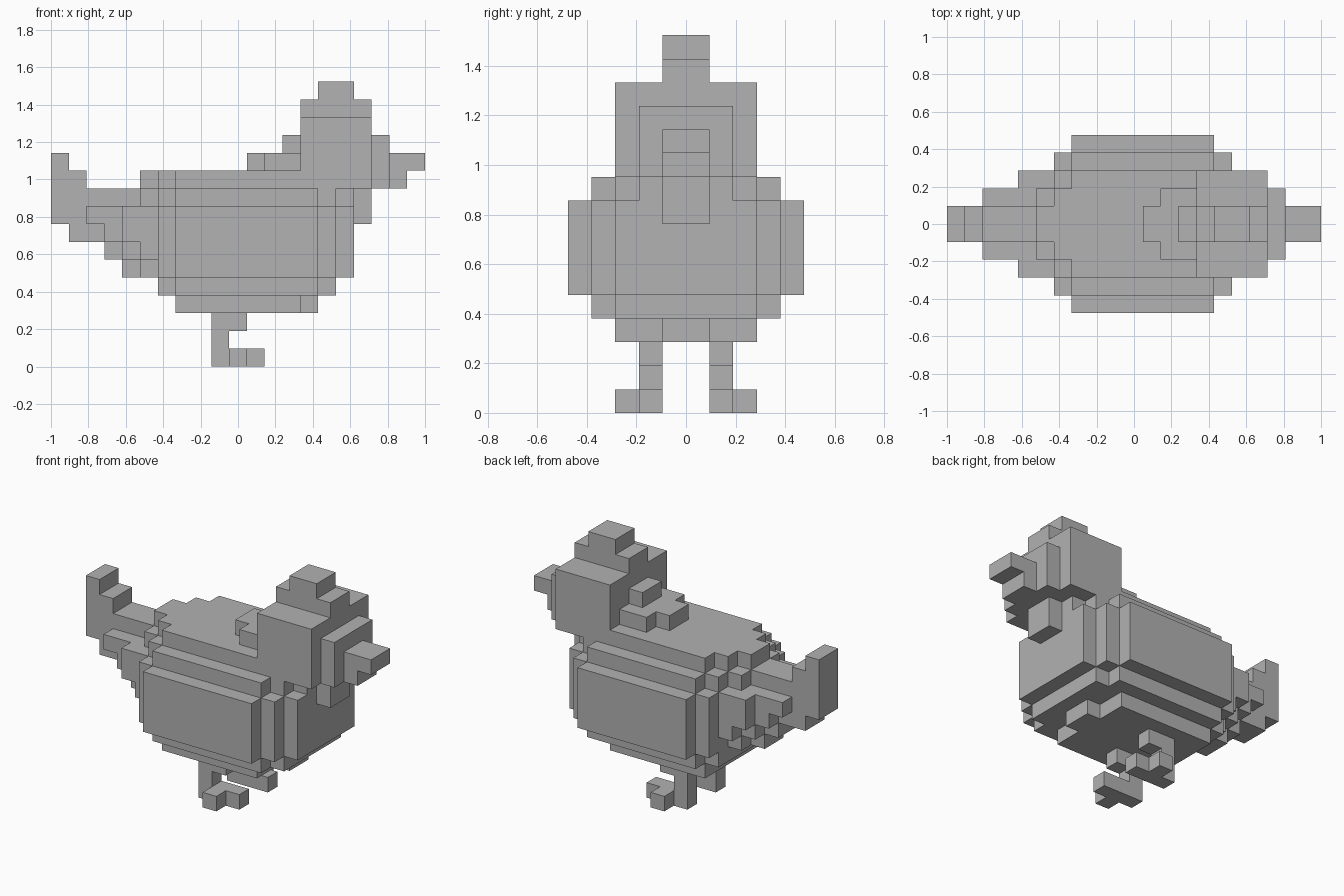
import bpy, bmesh

if "Cube" in bpy.data.objects:
    bpy.data.objects.remove(bpy.data.objects["Cube"])

U = 2 / 21            # edge of one cube
NX = 21               # cubes along the length


def box(xs, zs, y0=0, y1=1):
    """Cubes of a block on the positive y half."""
    return {(x, y, z) for x in range(*xs) for y in range(y0, y1) for z in range(*zs)}


def body_cells():
    """Rounded block: cubes within two steps of a core, with a fuller top rim."""
    out = set()
    for x, y, z in box((5, 17), (3, 11), 0, 5):
        dx = max(7 - x, x - 14, 0)
        dy = max(y - 2, 0)
        dz = max(5 - z, z - 8, 0)
        if dx + dy + dz <= 2 or (z > 8 and y < 5 - dx - dz):
            out.add((x, y, z))
    out -= box((14, 15), (3, 4), 1, 5)      # narrow front of the belly
    out -= box((5, 6), (5, 6), 2, 5)        # notch under the tail root
    return out


def tail_cells():
    """Slanted fan: each row outwards starts further forward and higher."""
    out = set()
    for row in range(3):
        for x in range(2 * row, 6):
            low = max(5, 9 + row - x - (x < 2))
            high = 9 if row else max(10, 12 - x)
            out |= box((x, x + 1), (low, high), row, row + 1)
    return out


def build(name, own, solid, mat):
    """Skin the cubes of one part, leaving out faces hidden by any other cube."""
    bm = bmesh.new()
    verts = {}

    def vert(p):
        if p not in verts:
            verts[p] = bm.verts.new(((p[0] - NX / 2) * U, p[1] * U, p[2] * U))
        return verts[p]

    for c in sorted(own):
        for axis in range(3):
            for side in (0, 1):
                n = list(c)
                n[axis] += 2 * side - 1
                if tuple(n) in solid:
                    continue
                a, b = (axis + 1) % 3, (axis + 2) % 3
                loop = []
                for da, db in ((0, 0), (1, 0), (1, 1), (0, 1)):
                    p = list(c)
                    p[axis] += side
                    p[a] += da
                    p[b] += db
                    loop.append(vert(tuple(p)))
                bm.faces.new(loop if side else loop[::-1])
    # merge the coplanar squares into clean flat faces
    bmesh.ops.dissolve_limit(bm, angle_limit=0.01, verts=bm.verts[:], edges=bm.edges[:])
    me = bpy.data.meshes.new(name)
    bm.to_mesh(me)
    bm.free()
    me.materials.append(mat)
    bpy.context.collection.objects.link(bpy.data.objects.new(name, me))


grey = bpy.data.materials.new("plain grey")
grey.diffuse_color = (0.445, 0.445, 0.445, 1)
grey.use_nodes = True
grey.node_tree.nodes["Principled BSDF"].inputs["Base Color"].default_value = grey.diffuse_color

parts = {}
parts["body"] = body_cells()
parts["tail"] = tail_cells()
# head block with a raised face plate
parts["head"] = box((14, 18), (10, 14), 0, 3) | box((18, 19), (10, 13), 0, 2)
# small tufts behind the head
parts["neck_feathers"] = box((13, 14), (12, 13)) | box((11, 14), (11, 12)) | box((12, 14), (11, 12), 0, 2)
parts["comb"] = box((14, 18), (14, 15)) | box((15, 17), (15, 16))
parts["beak"] = box((19, 20), (10, 12)) | box((20, 21), (11, 12))
parts["wattle"] = box((17, 18), (8, 10))
# legs, each foot with a front toe and an outer toe
parts["legs"] = box((9, 11), (2, 3), 1, 2) | box((9, 10), (0, 2), 1, 2)
parts["feet"] = box((10, 12), (0, 1), 1, 2) | box((10, 11), (0, 1), 2, 3)

# mirror across y = 0; a cube claimed by an earlier part is not repeated
solid = set()
for name, half in parts.items():
    parts[name] = (half | {(x, -1 - y, z) for x, y, z in half}) - solid
    solid |= parts[name]
for name, own in parts.items():
    build(name, own, solid, grey)
